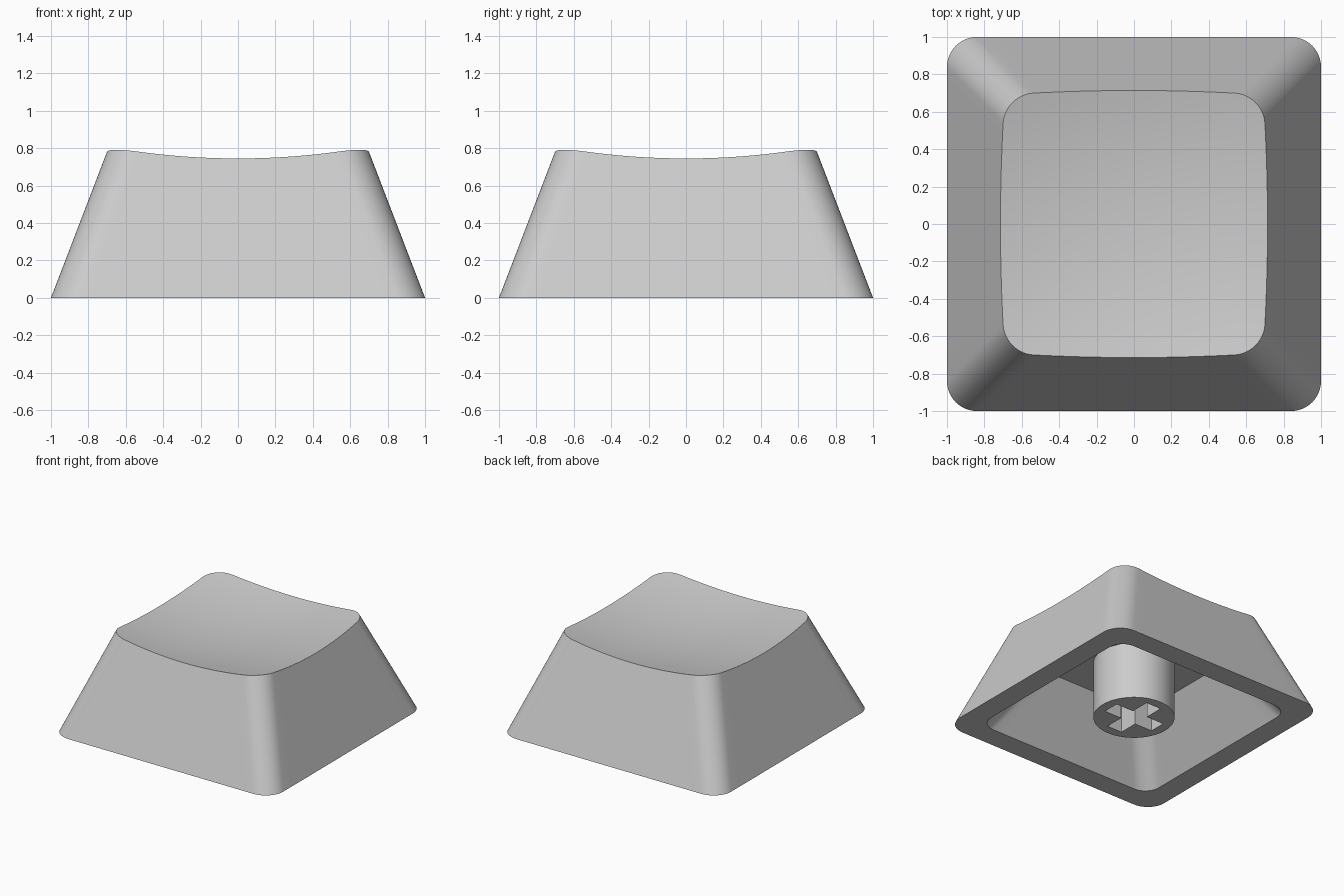
import bpy, bmesh, math
from mathutils import Vector

TAPER = 0.384         # inward lean of the walls per unit of height
CORNER = 0.16         # outer corner radius
INNER_CORNER = 0.13   # corner radius of the hollow
CEILING = 0.47        # height of the hollow's roof

if "Cube" in bpy.data.objects:
    bpy.data.objects.remove(bpy.data.objects["Cube"], do_unlink=True)

grey = bpy.data.materials.new("light grey plastic")
grey.use_nodes = True
colour = (0.6, 0.6, 0.6, 1)
grey.diffuse_color = colour
grey.node_tree.nodes["Principled BSDF"].inputs["Base Color"].default_value = colour


def finish(name, bm):
    """Turn a bmesh into a named object."""
    bmesh.ops.recalc_face_normals(bm, faces=bm.faces)
    mesh = bpy.data.meshes.new(name)
    bm.to_mesh(mesh)
    bm.free()
    mesh.materials.append(grey)
    obj = bpy.data.objects.new(name, mesh)
    bpy.context.collection.objects.link(obj)
    return obj


def smooth(obj):
    bpy.ops.object.select_all(action="DESELECT")
    obj.select_set(True)
    bpy.context.view_layer.objects.active = obj
    bpy.ops.object.shade_smooth_by_angle(angle=math.radians(30))


def outline(half, radius, arc=12, side=16):
    """Rounded square, with extra points along each straight side."""
    points = []
    c = half - radius
    for quarter in range(4):
        turn = quarter * math.pi / 2
        local = [(c + radius * math.cos(a), c + radius * math.sin(a))
                 for a in (math.pi / 2 * i / arc for i in range(arc + 1))]
        local += [(c - 2 * c * i / side, half) for i in range(1, side)]
        for x, y in local:
            points.append((x * math.cos(turn) - y * math.sin(turn),
                           x * math.sin(turn) + y * math.cos(turn)))
    return points


def dish(x, y):
    return 0.675 + (x * x + y * y) / 7.3


def rim_point(index):
    """Where the leaning wall meets the dished top."""
    z = 0.75
    for _ in range(12):
        x, y = outline(1 - TAPER * z, CORNER)[index]
        z = dish(x, y)
    return x, y, z


def bridge(bm, a, b):
    for i in range(len(a)):
        j = (i + 1) % len(a)
        bm.faces.new((a[i], a[j], b[j], b[i]))


# Cap shell: hollow's roof and walls, bottom rim, outer walls, dished top
bm = bmesh.new()
base = outline(1, CORNER)
rim = [rim_point(i) for i in range(len(base))]
loops = [
    [(x, y, CEILING) for x, y in outline(0.52, INNER_CORNER)],
    [(x, y, 0) for x, y in outline(0.82, INNER_CORNER)],
    [(x, y, 0) for x, y in base],
    rim,
]
RINGS = 12
for k in range(RINGS - 1, 0, -1):
    s = k / RINGS
    loops.append([(x * s, y * s, dish(x * s, y * s)) for x, y, z in rim])
rows = [[bm.verts.new(p) for p in loop] for loop in loops]
for a, b in zip(rows, rows[1:]):
    bridge(bm, a, b)
bm.faces.new(rows[0])
centre = bm.verts.new((0, 0, dish(0, 0)))
last = rows[-1]
for i, v in enumerate(last):
    bm.faces.new((v, last[(i + 1) % len(last)], centre))
smooth(finish("cap_shell", bm))

# Mounting stem: round post reaching up to the roof
bm = bmesh.new()
top = CEILING + 0.01
bmesh.ops.create_cone(bm, cap_ends=True, segments=64, radius1=0.305, radius2=0.305, depth=top)
bmesh.ops.translate(bm, verts=bm.verts, vec=(0, 0, top / 2))
stem = finish("stem", bm)

# Cross-shaped socket cut up into the stem
bm = bmesh.new()
arm, w = 0.228, 0.068
cross = []
for quarter in range(4):
    for x, y in ((arm, -w), (arm, w), (w, w)):
        for _ in range(quarter):
            x, y = -y, x
        cross.append(bm.verts.new((x, y, -0.1)))
face = bm.faces.new(cross)
result = bmesh.ops.extrude_face_region(bm, geom=[face])
lifted = [g for g in result["geom"] if isinstance(g, bmesh.types.BMVert)]
bmesh.ops.translate(bm, verts=lifted, vec=Vector((0, 0, 0.1 + CEILING - 0.02)))
cutter = finish("socket_cutter", bm)
cutter.hide_render = True

cut = stem.modifiers.new("socket", "BOOLEAN")
cut.operation = "DIFFERENCE"
cut.solver = "EXACT"
cut.object = cutter
bpy.context.view_layer.objects.active = stem
bpy.ops.object.modifier_apply(modifier=cut.name)
bpy.data.objects.remove(cutter, do_unlink=True)
smooth(stem)
